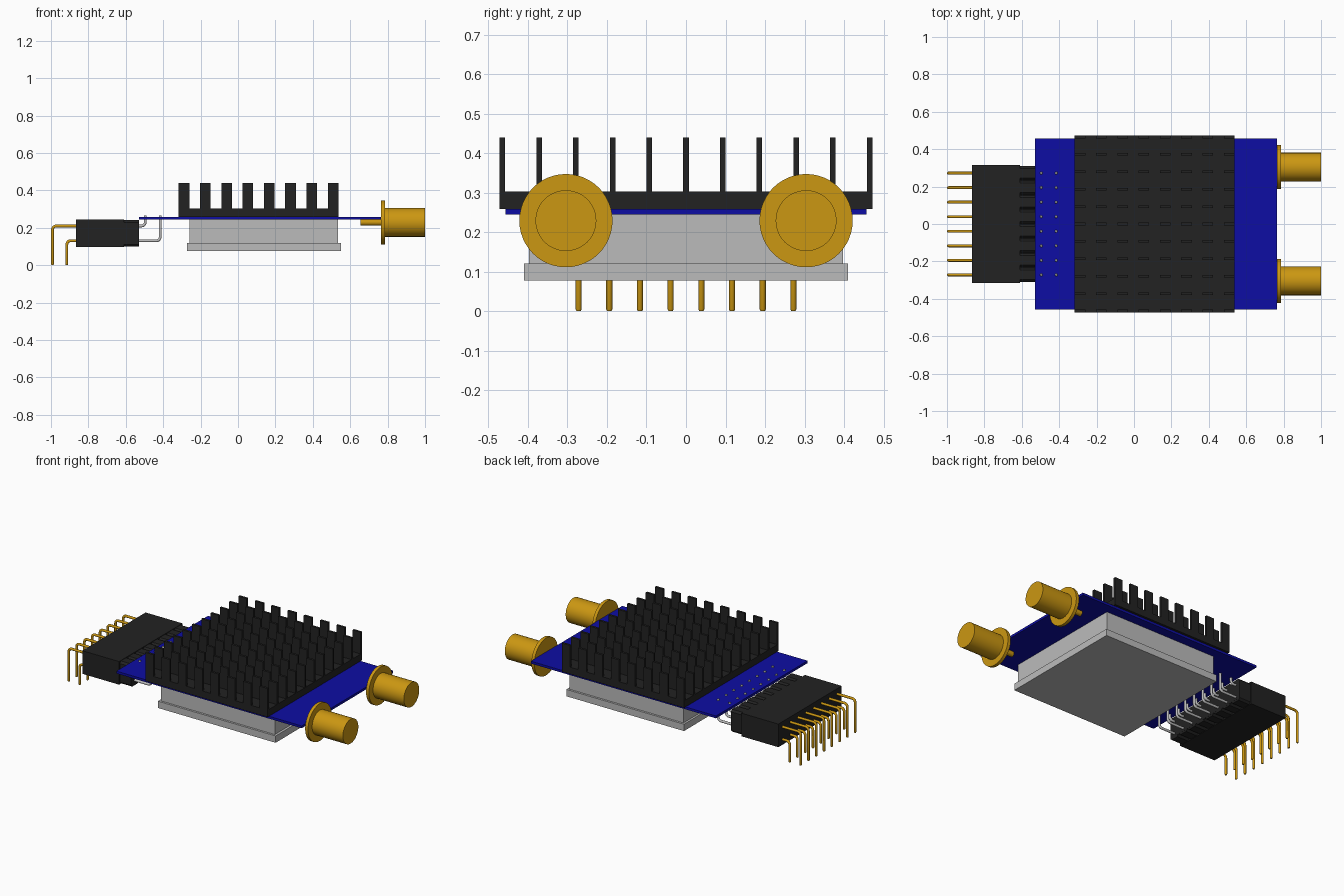
import bpy, bmesh, math
from mathutils import Vector, Matrix

cube = bpy.data.objects.get("Cube")
if cube:
    bpy.data.objects.remove(cube, do_unlink=True)


def material(name, rgb):
    m = bpy.data.materials.new(name)
    m.use_nodes = True
    m.diffuse_color = (*rgb, 1)
    m.node_tree.nodes["Principled BSDF"].inputs["Base Color"].default_value = (*rgb, 1)
    return m


BLACK = material("black", (0.016, 0.016, 0.016))
BLUE = material("board blue", (0.004, 0.004, 0.37))
GOLD = material("gold", (0.60, 0.31, 0.006))
GREY = material("metal grey", (0.50, 0.50, 0.50))


def finish(name, bm, mat, smooth=False):
    bmesh.ops.recalc_face_normals(bm, faces=bm.faces)
    me = bpy.data.meshes.new(name)
    bm.to_mesh(me)
    bm.free()
    me.materials.append(mat)
    ob = bpy.data.objects.new(name, me)
    bpy.context.collection.objects.link(ob)
    if smooth:
        bpy.ops.object.select_all(action="DESELECT")
        ob.select_set(True)
        bpy.context.view_layer.objects.active = ob
        bpy.ops.object.shade_smooth_by_angle(angle=math.radians(40))
    return ob


def add_box(bm, x, y, z):
    """Box from three (low, high) ranges."""
    centre = Vector([(a + b) / 2 for a, b in (x, y, z)])
    size = [b - a for a, b in (x, y, z)]
    bmesh.ops.create_cube(bm, size=1, matrix=Matrix.Translation(centre) @ Matrix.Diagonal((*size, 1)))


def box(name, mat, x, y, z):
    bm = bmesh.new()
    add_box(bm, x, y, z)
    return finish(name, bm, mat)


def add_bent_pin(bm, y, start, corner, end, r, bend):
    """Round pin swept along an L-shaped path in the xz plane."""
    s, c, e = (Vector((p[0], y, p[1])) for p in (start, corner, end))
    a, b = (s - c).normalized(), (e - c).normalized()
    pivot = c + (a + b) * bend
    path = [(s, -a)]
    for i in range(6):
        t = math.pi / 2 * i / 5
        path.append((pivot - b * bend * math.cos(t) - a * bend * math.sin(t),
                     b * math.sin(t) - a * math.cos(t)))
    # Slightly tapered tip
    path += [(e - b * 0.005, b), (e, b)]
    side, rings = Vector((0, 1, 0)), []
    for i, (p, d) in enumerate(path):
        up = d.cross(side)
        rad = r * 0.7 if i == len(path) - 1 else r
        rings.append([bm.verts.new(p + rad * (side * math.cos(k * math.pi / 5) + up * math.sin(k * math.pi / 5)))
                      for k in range(10)])
    for r0, r1 in zip(rings, rings[1:]):
        for k in range(10):
            bm.faces.new((r0[k], r0[k - 1], r1[k - 1], r1[k]))
    bm.faces.new(rings[0])
    bm.faces.new(rings[-1])


# Circuit board
box("circuit_board", BLUE, (-0.53, 0.765), (-0.457, 0.457), (0.244, 0.259))

# Heatsink: base plate with a grid of thin fins
bm = bmesh.new()
add_box(bm, (-0.317, 0.537), (-0.472, 0.472), (0.259, 0.303))
for i in range(8):
    x = -0.317 + i * 0.1139
    for j in range(11):
        y = (j - 5) * 0.093
        add_box(bm, (x, x + 0.0567), (y - 0.007, y + 0.007), (0.303, 0.44))
finish("heatsink", bm, BLACK)

# Metal module under the board
box("module_body", GREY, (-0.26, 0.535), (-0.397, 0.397), (0.12, 0.244))
box("module_cover", GREY, (-0.273, 0.55), (-0.41, 0.41), (0.077, 0.12))

# Coaxial connectors, lathed about the x axis
PROFILE = [(0.655, 0.017), (0.765, 0.017), (0.765, 0.118), (0.785, 0.118), (0.785, 0.077), (1.0, 0.077)]
SEG = 48
for name, cy in (("back_coax_connector", 0.304), ("front_coax_connector", -0.304)):
    bm = bmesh.new()
    rings = [[bm.verts.new((x, cy + r * math.cos(2 * math.pi * k / SEG), 0.229 + r * math.sin(2 * math.pi * k / SEG)))
              for k in range(SEG)] for x, r in PROFILE]
    for r0, r1 in zip(rings, rings[1:]):
        for k in range(SEG):
            bm.faces.new((r0[k], r0[k - 1], r1[k - 1], r1[k]))
    bm.faces.new(rings[0])
    bm.faces.new(rings[-1])
    finish(name, bm, GOLD, True)

# Socket body and the chamfered segments of the pin header
PITCH = 0.0777
ROWS = [(i - 3.5) * PITCH for i in range(8)]
box("socket_body", BLACK, (-0.867, -0.61), (-0.316, 0.316), (0.098, 0.244))
bm = bmesh.new()
h, c = PITCH / 2 - 0.0015, 0.012
add_box(bm, (-0.61, -0.53), (-0.295, 0.295), (0.112, 0.23))
for y in ROWS:
    outline = [(-h, 0.1 + c), (-h + c, 0.1), (h - c, 0.1), (h, 0.1 + c),
               (h, 0.241 - c), (h - c, 0.241), (-h + c, 0.241), (-h, 0.241 - c)]
    face = bm.faces.new([bm.verts.new((-0.61, y + dy, z)) for dy, z in outline])
    ext = bmesh.ops.extrude_face_region(bm, geom=[face])["geom"]
    bmesh.ops.translate(bm, verts=[v for v in ext if isinstance(v, bmesh.types.BMVert)], vec=(0.0795, 0, 0))
    bm.faces.new([v for v in face.verts]) if not face.is_valid else None
finish("pin_header_block", bm, BLACK)

# Bent pins: (start, corner, end) in x and z, two rows of each
PINS = {
    "gold_pins": (GOLD, [((-0.86, 0.21), (-0.992, 0.21), (-0.992, 0.0)),
                         ((-0.86, 0.131), (-0.915, 0.131), (-0.915, 0.0))]),
    "header_pins": (GREY, [((-0.535, 0.21), (-0.496, 0.21), (-0.496, 0.266)),
                           ((-0.535, 0.131), (-0.416, 0.131), (-0.416, 0.266))]),
}
for name, (mat, paths) in PINS.items():
    bm = bmesh.new()
    for y in ROWS:
        for start, corner, end in paths:
            add_bent_pin(bm, y, start, corner, end, 0.0078, 0.02)
    finish(name, bm, mat, True)
